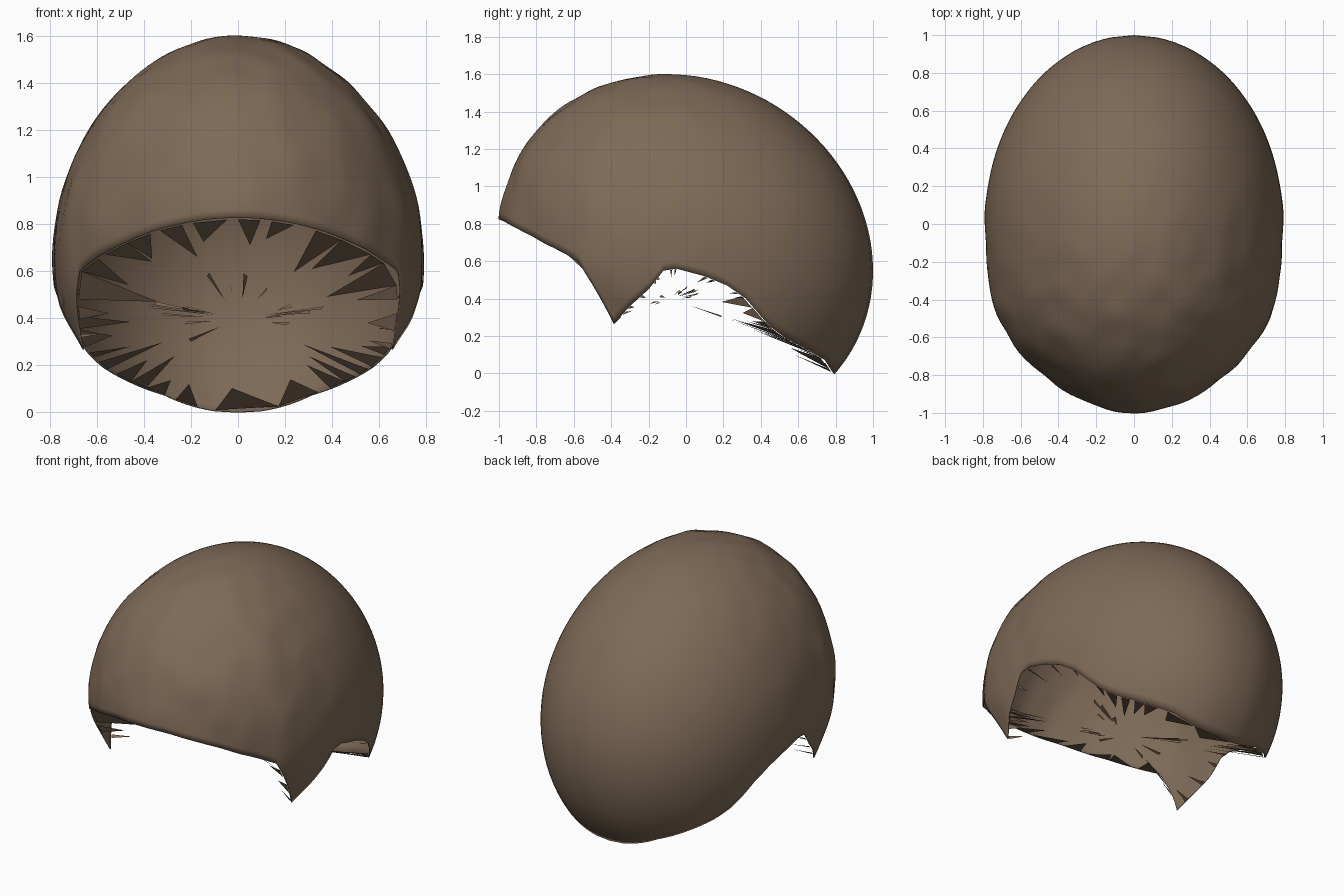
import bpy, bmesh, math, random
from mathutils import Vector, noise

random.seed(4)
if "Cube" in bpy.data.objects:
    bpy.data.objects.remove(bpy.data.objects["Cube"])

WIDTH, HEIGHT, MID, TILT = 0.79, 0.945, 0.65, 0.1

brown = bpy.data.materials.new("hair_brown")
brown.use_nodes = True
colour = (0.21, 0.145, 0.095, 1)
brown.diffuse_color = colour
brown.node_tree.nodes["Principled BSDF"].inputs["Base Color"].default_value = colour


def to_head(d):
    """Unit direction to a point on the tilted egg, fuller at the temples."""
    temple = 0.05 * math.exp(-((d.y + 0.55) / 0.25) ** 2)
    x = WIDTH * d.x * (1 + temple - 0.05 * max(0, d.z) ** 2)
    return Vector((x, d.y, MID + HEIGHT * d.z - TILT * d.y))


def to_direction(y, z):
    t = (z - MID + TILT * y) / HEIGHT
    return Vector((math.sqrt(max(0, 1 - y * y - t * t)), y, t)).normalized()


def make_object(name, bm):
    mesh = bpy.data.meshes.new(name)
    bm.to_mesh(mesh)
    bm.free()
    mesh.materials.append(brown)
    obj = bpy.data.objects.new(name, mesh)
    bpy.context.collection.objects.link(obj)
    return obj


# Hairline from brow, down the sideburn, over the ear, to the nape (y, z)
hairline = [(-0.997, 0.825), (-0.93, 0.79), (-0.78, 0.71), (-0.57, 0.6), (-0.47, 0.42),
            (-0.385, 0.265), (-0.3, 0.36), (-0.2, 0.45), (-0.12, 0.55), (-0.05, 0.56),
            (0.1, 0.52), (0.22, 0.47), (0.32, 0.4), (0.45, 0.25), (0.53, 0.19),
            (0.65, 0.125), (0.745, 0.07), (0.79, 0)]
STEPS = 6
last = len(hairline) - 2
half = []
for n, ((y0, z0), (y1, z1)) in enumerate(zip(hairline, hairline[1:])):
    for k in range(STEPS):
        f = k / STEPS
        # bunch the steps where the hairline crosses the middle
        if n == 0:
            f = f * f
        elif n == last:
            f = 1 - (1 - f) ** 2
        half.append((y0 + (y1 - y0) * f, z0 + (z1 - z0) * f))
half.append(hairline[-1])
rim = [to_direction(y, z) for y, z in half]
rim[0].x = rim[-1].x = 0
rim += [Vector((-d.x, d.y, d.z)) for d in rim[-2:0:-1]]
for d in rim:
    d.normalize()

# Hair cap: strips running from the crown to the hairline
ROWS = 40
crown = Vector((0, 0, 1))
bm = bmesh.new()
top = bm.verts.new(to_head(crown))
columns = []
for d in rim:
    column = []
    for r in range(1, ROWS + 1):
        u = crown.slerp(d, r / ROWS)
        p = to_head(u)
        # uneven locks over the front half, smooth at the back
        rough = min(1, max(0, 0.4 - u.y)) * min(1, r / 5)
        lump = noise.noise(Vector((u.x * 6, u.y * 6, u.z * 4)))
        p += u * 0.012 * rough * lump
        column.append(bm.verts.new(p))
    columns.append(column)
for a, b in zip(columns, columns[1:] + columns[:1]):
    bm.faces.new((top, a[0], b[0]))
    for r in range(ROWS - 1):
        bm.faces.new((a[r], a[r + 1], b[r + 1], b[r]))
bmesh.ops.recalc_face_normals(bm, faces=bm.faces)
cap = make_object("hair_cap", bm)
shell = cap.modifiers.new("thickness", "SOLIDIFY")
shell.thickness = 0.006
shell.offset = -1
bpy.context.view_layer.objects.active = cap
cap.select_set(True)
bpy.ops.object.shade_smooth_by_angle(angle=math.radians(50))

# Ragged strands: flat spikes reaching in from the hairline
bm = bmesh.new()
centre = Vector((0, -0.08, 0.4))
points = [to_head(d) * 0.985 + centre * 0.015 for d in rim]
count = len(points)
i = 0
while i < count:
    p = points[i]
    over_ear = -0.45 < p.y < 0.3
    span = 1 if over_ear else random.choice((2, 3, 4))
    q = points[(i + span) % count]
    reach = random.uniform(0.08, 0.25) if over_ear else random.uniform(0.15, 0.5)
    tip = p.lerp(q, random.random()).lerp(centre, reach)
    bm.faces.new([bm.verts.new(v) for v in (p, q, tip)])
    i += span + (random.choice((5, 8)) if over_ear else random.choice((0, 1, 2)))

# Loose slivers floating near the middle of the opening
for k in range(16):
    edge = random.choice(points)
    start = edge.lerp(centre, random.uniform(0.5, 0.75))
    end = edge.lerp(centre, random.uniform(0.76, 0.88))
    side = Vector((random.uniform(-0.02, 0.02), random.uniform(-0.02, 0.02), 0.012))
    bm.faces.new([bm.verts.new(v) for v in (start, start + side, end)])
make_object("ragged_strands", bm)
